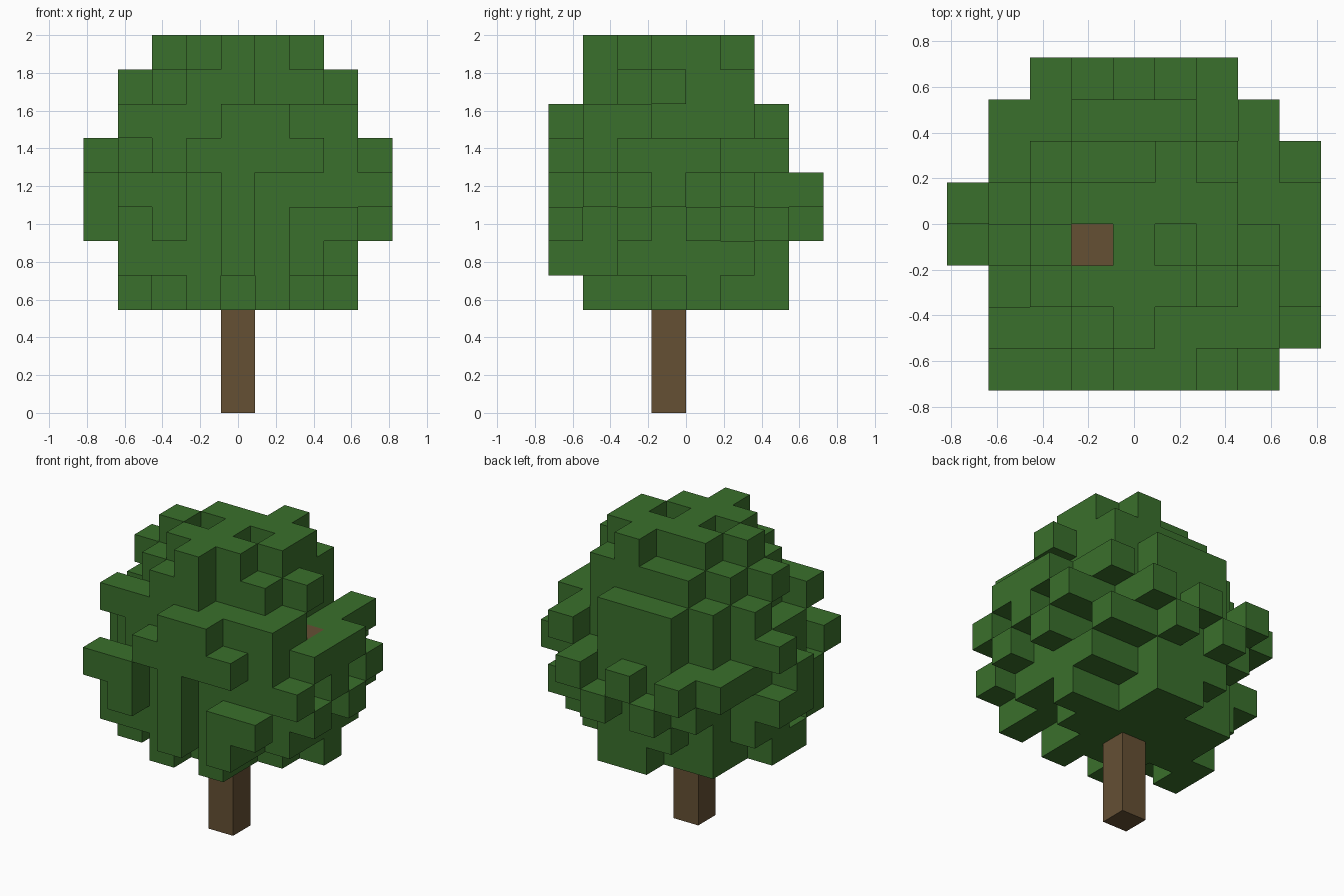
import bpy, bmesh
from mathutils import Vector

cube = bpy.data.objects.get("Cube")
if cube:
    bpy.data.objects.remove(cube, do_unlink=True)

S = 2 / 11  # block size
FIRST_LAYER = 3
CENTRE_X, CENTRE_Y = 4, 3.3

# Crown layers from bottom to top: radius of the round core in blocks
RADII = [2.2, 3.1, 3.4, 3.4, 3.35, 3, 2.5, 1.65]

# Single leaf blocks (column, row) that stick out of each layer's core
TIPS = [
    [(3, 1), (5, 1), (1, 2), (1, 3), (7, 4), (2, 5), (4, 6), (5, 6)],
    [(4, 0), (6, 0), (1, 1), (7, 2), (7, 5)],
    [(2, 0), (6, 0), (7, 0), (1, 1), (8, 2), (0, 3),
     (0, 4), (8, 4), (7, 6), (3, 7), (5, 7)],
    [(1, 0), (2, 0), (7, 1), (8, 1), (0, 3), (8, 3), (1, 5),
     (7, 5), (8, 5), (1, 6), (2, 7), (4, 7), (6, 7)],
    [(3, 0), (5, 0), (6, 0), (7, 1), (8, 2), (8, 3),
     (0, 4), (8, 4), (7, 5), (7, 6)],
    [(4, 0), (5, 0), (1, 1), (2, 1), (6, 1), (7, 1), (7, 2), (1, 4)],
    [(3, 1), (7, 3), (1, 3), (6, 5)],
    [(4, 1), (2, 3), (6, 3), (6, 4), (5, 5)],
]

# Hollows in the top of the crown
HOLLOWS = {(3, 3, 9), (3, 3, 10), (5, 3, 10)}


def material(name, color):
    m = bpy.data.materials.new(name)
    m.use_nodes = True
    m.diffuse_color = color
    bsdf = next(n for n in m.node_tree.nodes if n.type == 'BSDF_PRINCIPLED')
    bsdf.inputs["Base Color"].default_value = color
    bsdf.inputs["Roughness"].default_value = 0.9
    return m


def block_object(name, cells, solid, mat):
    """Join blocks into one mesh, keeping only faces that touch open air."""
    bm = bmesh.new()
    corners = {}

    def vert(p):
        key = tuple(round(c) for c in p)
        if key not in corners:
            x, y, z = key
            corners[key] = bm.verts.new(((x - 4.5) * S, (y - 4) * S, z * S))
        return corners[key]

    for cell in sorted(cells):
        base = Vector(cell)
        for axis in range(3):
            u, v, n = Vector(), Vector(), Vector()
            u[(axis + 1) % 3] = v[(axis + 2) % 3] = n[axis] = 1
            for side in (0, 1):
                beside = base + n * (2 * side - 1)
                if tuple(round(c) for c in beside) in solid:
                    continue
                o = base + n * side
                ring = [o, o + u, o + u + v, o + v]
                bm.faces.new([vert(p) for p in (ring if side else ring[::-1])])
    mesh = bpy.data.meshes.new(name)
    bm.to_mesh(mesh)
    bm.free()
    mesh.materials.append(mat)
    obj = bpy.data.objects.new(name, mesh)
    bpy.context.collection.objects.link(obj)


# Trunk column with branches reaching into the crown
wood = {(4, 3, k) for k in range(8)}
wood |= {(5, 3, 5), (6, 3, 6), (7, 3, 7), (3, 3, 8)}

# Crown: a round core in every layer plus its protruding tips
leaves = set()
for k, (radius, tips) in enumerate(zip(RADII, TIPS), FIRST_LAYER):
    leaves |= {(i, j, k) for i in range(9) for j in range(8)
               if (i - CENTRE_X) ** 2 + (j - CENTRE_Y) ** 2 <= radius ** 2}
    leaves |= {(i, j, k) for i, j in tips}
leaves -= wood | HOLLOWS

solid = wood | leaves
block_object("trunk_and_branches", wood, solid,
             material("bark brown", (0.13, 0.08, 0.034, 1)))
block_object("leaf_crown", leaves, solid,
             material("leaf green", (0.042, 0.162, 0.025, 1)))
